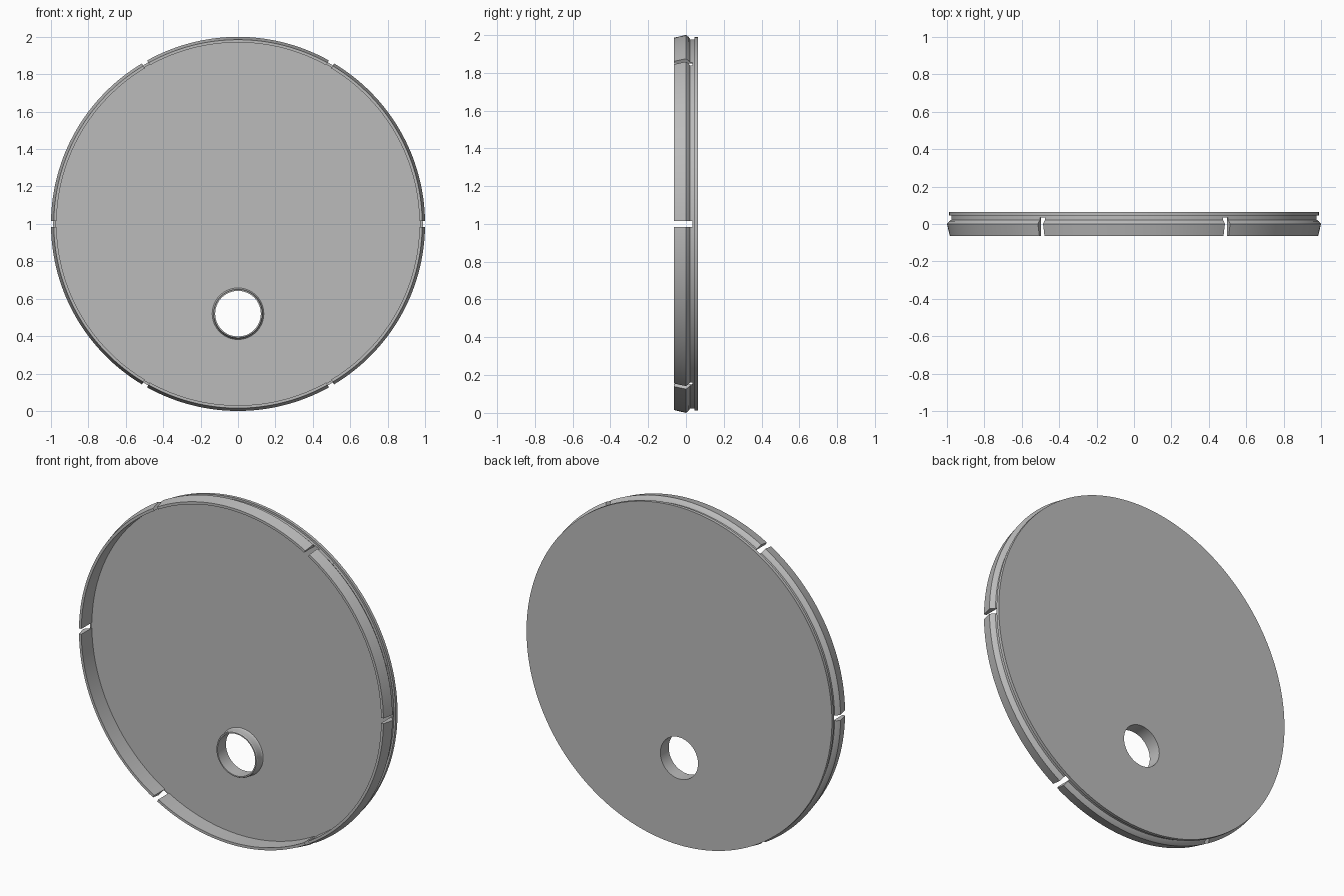
import bpy, bmesh
from math import sin, cos, pi, radians, asin

old = bpy.data.objects.get("Cube")
if old:
    bpy.data.objects.remove(old, do_unlink=True)

# One plain grey plastic
grey = bpy.data.materials.new("grey plastic")
grey.use_nodes = True
COLOR = (0.5, 0.5, 0.5, 1)
grey.diffuse_color = COLOR
grey.node_tree.nodes["Principled BSDF"].inputs["Base Color"].default_value = COLOR


def lathe(name, profile, steps, start=0.0, end=2 * pi, center_z=1.0):
    """Sweep a closed (radius, y) profile around the y axis, capping partial arcs."""
    full = end - start > 2 * pi - 0.001
    bm = bmesh.new()
    rings = []
    for i in range(steps if full else steps + 1):
        a = start + (end - start) * i / steps
        rings.append([bm.verts.new((r * cos(a), y, center_z + r * sin(a))) for r, y in profile])
    n = len(profile)
    for i in range(steps):
        a, b = rings[i], rings[(i + 1) % len(rings)]
        for j in range(n):
            k = (j + 1) % n
            bm.faces.new((a[j], a[k], b[k], b[j]))
    if not full:
        bm.faces.new(rings[0])
        bm.faces.new(rings[-1])
    bmesh.ops.recalc_face_normals(bm, faces=bm.faces)
    return finish(name, bm)


def disc(name, profile, steps, center_z=1.0):
    """Solid of revolution whose first and last profile points are closed by flat caps."""
    bm = bmesh.new()
    rings = [[bm.verts.new((r * cos(2 * pi * i / steps), y, center_z + r * sin(2 * pi * i / steps)))
              for i in range(steps)] for r, y in profile]
    for a, b in zip(rings, rings[1:]):
        for i in range(steps):
            k = (i + 1) % steps
            bm.faces.new((a[i], a[k], b[k], b[i]))
    bm.faces.new(rings[0])
    bm.faces.new(rings[-1])
    bmesh.ops.recalc_face_normals(bm, faces=bm.faces)
    return finish(name, bm)


def finish(name, bm):
    mesh = bpy.data.meshes.new(name)
    bm.to_mesh(mesh)
    bm.free()
    mesh.materials.append(grey)
    ob = bpy.data.objects.new(name, mesh)
    bpy.context.collection.objects.link(ob)
    return ob


def activate(ob):
    bpy.ops.object.select_all(action='DESELECT')
    ob.select_set(True)
    bpy.context.view_layer.objects.active = ob


BACK, FLOOR, LIP, FRONT = 0.063, 0.035, 0.045, -0.063
HOLE_Z, HOLE_R = 0.52, 0.122

# Back plate with an overhanging lip
plate = disc("back_plate", [(0.988, BACK), (0.988, LIP), (0.977, LIP), (0.977, FLOOR)], 192)

# Round opening cut through the plate
cutter = disc("hole_cutter", [(HOLE_R, 0.2), (HOLE_R, -0.2)], 64, HOLE_Z)
cutter.hide_render = True
cut = plate.modifiers.new("opening", 'BOOLEAN')
cut.operation = 'DIFFERENCE'
cut.solver = 'EXACT'
cut.object = cutter
activate(plate)
bpy.ops.object.modifier_apply(modifier="opening")
bpy.data.objects.remove(cutter, do_unlink=True)

# Short collar around the opening, flared at its foot
collar = lathe("hole_collar", [(HOLE_R, FLOOR), (0.138, FLOOR), (0.134, 0.029),
                               (0.132, 0.02), (0.132, -0.01), (0.129, -0.015),
                               (HOLE_R, -0.015)], 64, center_z=HOLE_Z)

# Six snap-fit wall segments separated by narrow slots
wall = [(0.97, FLOOR), (0.977, FLOOR), (0.977, 0.022), (0.988, 0.015),
        (1.0, 0.0), (0.985, FRONT), (0.97, FRONT)]
half_slot = asin(0.016)
parts = [plate, collar]
for i in range(6):
    a = radians(60 * i)
    parts.append(lathe(f"snap_wall_{i + 1}", wall, 32, a + half_slot, a + pi / 3 - half_slot))

for ob in parts:
    activate(ob)
    bpy.ops.object.shade_smooth_by_angle(angle=radians(20))
